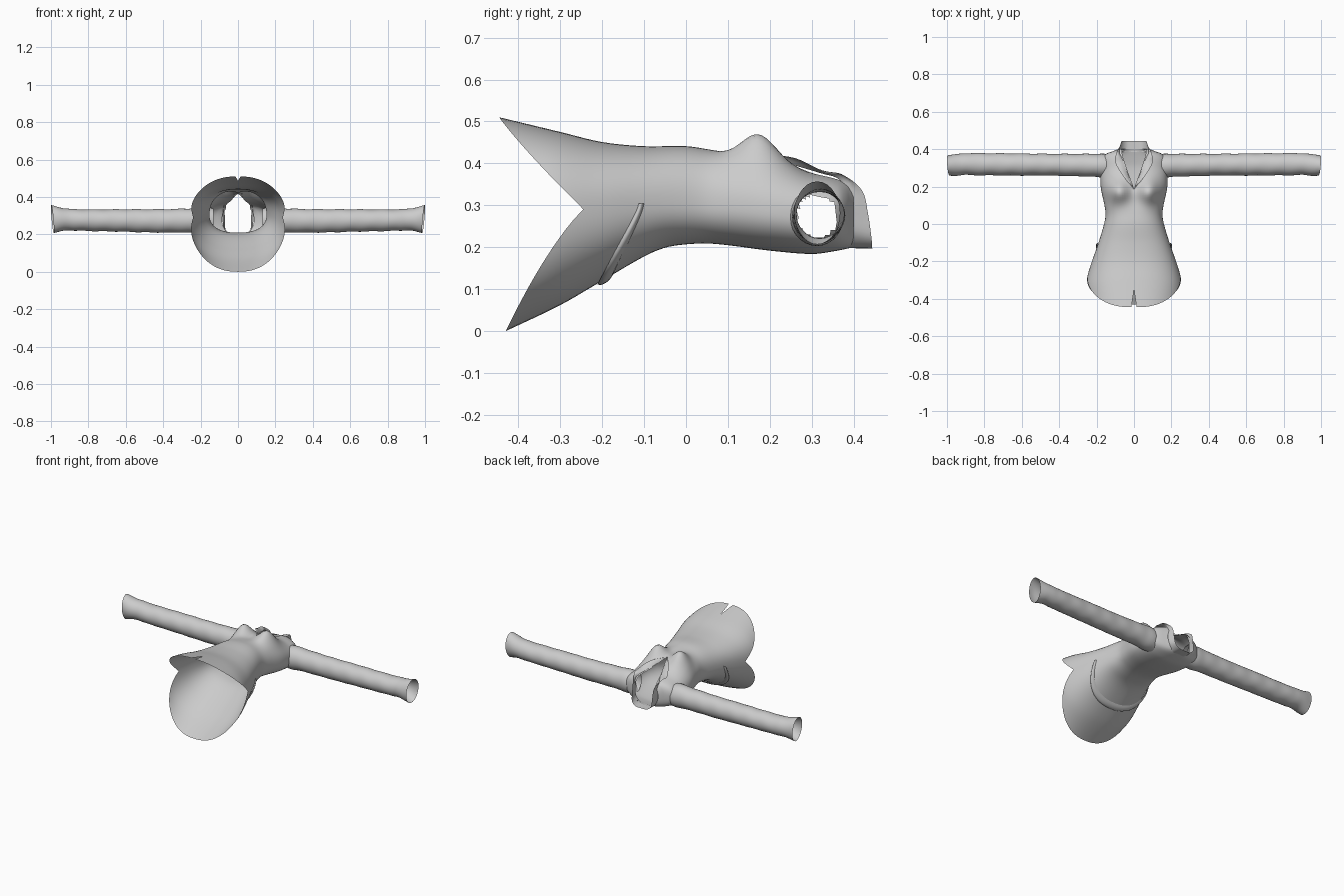
import bpy, bmesh, math

if "Cube" in bpy.data.objects:
    bpy.data.objects.remove(bpy.data.objects["Cube"])

cloth = bpy.data.materials.new("grey cloth")
cloth.diffuse_color = (0.6, 0.6, 0.6, 1)
cloth.use_nodes = True
cloth.node_tree.nodes["Principled BSDF"].inputs["Base Color"].default_value = cloth.diffuse_color


def curve(keys, y):
    """Smooth interpolation through (position, value) keys."""
    if y <= keys[0][0]:
        return keys[0][1]
    if y >= keys[-1][0]:
        return keys[-1][1]
    i = next(k for k in range(len(keys) - 1) if y <= keys[k + 1][0])

    def slope(k):
        a, b = keys[max(k - 1, 0)], keys[min(k + 1, len(keys) - 1)]
        return (b[1] - a[1]) / (b[0] - a[0])
    (x0, v0), (x1, v1) = keys[i], keys[i + 1]
    h = x1 - x0
    t = (y - x0) / h
    return ((2*t**3 - 3*t**2 + 1) * v0 + (t**3 - 2*t**2 + t) * h * slope(i)
            + (3*t**2 - 2*t**3) * v1 + (t**3 - t**2) * h * slope(i + 1))


def sheet(name, rows, closed=False, drop=None):
    """Skin a grid of points, mirrored in x."""
    bm = bmesh.new()
    grid = [[bm.verts.new(p) for p in row] for row in rows]
    n = len(rows[0])
    for r0, r1 in zip(grid, grid[1:]):
        for j in range(n if closed else n - 1):
            k = (j + 1) % n
            bm.faces.new((r0[j], r0[k], r1[k], r1[j]))
    if drop:
        gone = [f for f in bm.faces if drop(f.calc_center_median())]
        bmesh.ops.delete(bm, geom=gone, context='FACES')
    bmesh.ops.recalc_face_normals(bm, faces=bm.faces)
    me = bpy.data.meshes.new(name)
    bm.to_mesh(me)
    bm.free()
    me.materials.append(cloth)
    ob = bpy.data.objects.new(name, me)
    bpy.context.collection.objects.link(ob)
    m = ob.modifiers.new("mirror", 'MIRROR')
    m.merge_threshold = 0.0008
    bpy.context.view_layer.objects.active = ob
    ob.select_set(True)
    bpy.ops.object.shade_smooth_by_angle(angle=math.radians(50))
    ob.select_set(False)
    return ob


# Body profiles along its length
WIDTH = [(-.45, .262), (-.35, .262), (-.3, .256), (-.2, .225), (-.1, .19), (0, .16), (.05, .152),
         (.1, .158), (.2, .178), (.3, .178), (.35, .172), (.375, .15), (.39, .11), (.4, .085)]
FRONT = [(-.445, .51), (-.3, .475), (-.2, .451), (-.1, .441), (0, .441), (.06, .432), (.12, .42),
         (.18, .415), (.25, .395), (.3, .378), (.35, .368), (.4, .355)]
BACK = [(-.43, 0), (-.3, .062), (-.2, .12), (-.1, .178), (-.05, .199), (0, .207), (.05, .209),
        (.1, .205), (.2, .192), (.3, .184), (.35, .19), (.4, .2)]
MIDDLE = [(-.45, .28), (-.25, .29), (-.1, .305), (.1, .3), (.3, .275), (.4, .28)]
OPENING = [(-.445, .014), (-.34, 0), (-.2, 0), (0, 0), (.18, 0), (.2, .004), (.3, .04), (.37, .062), (.4, .066)]
POWER = 0.85


def body_point(y, a, grow=0.0):
    c, s = max(math.cos(a), 0.0), math.sin(a)
    x = (curve(WIDTH, y) + grow) * c ** POWER
    mid = curve(MIDDLE, y)
    end = curve(FRONT, y) + grow if s > 0 else curve(BACK, y) - grow
    z = mid + (end - mid) * abs(s) ** POWER
    if s > 0:  # bust
        z += .062 * min(1, s * 1.6) * math.exp(-((x - .082) / .052) ** 2 - ((y - .172) / .062) ** 2)
    return (x, y, z)


# Body: flared skirt with side notches, waist, chest, open neckline
rows = []
ROWS, COLS = 64, 40
for i in range(ROWS + 1):
    row = []
    for j in range(COLS + 1):
        u = j / COLS
        s = math.sin(math.pi / 2 - u * math.pi)
        hem = -.245 - (.2 * s ** .95 if s > 0 else .185 * abs(s) ** .8)
        y = hem + (.4 - hem) * i / ROWS
        gap = max(curve(OPENING, y), 0) if y < -.34 or y > .18 else 0
        d = math.asin(min(1, gap / curve(WIDTH, y)) ** (1 / POWER))
        row.append(body_point(y, math.pi / 2 - d - u * (math.pi - d)))
    rows.append(row)
sheet("body", rows, drop=lambda p: p.x > .13 and math.hypot(p.y - .312, p.z - .273) < .05)

# Sleeves: x, centre y, centre z, radius y, radius z
SLEEVE = [(.13, .312, .272, .058, .068), (.17, .312, .273, .064, .07), (.22, .314, .274, .061, .066),
          (.32, .315, .273, .06, .063), (.45, .317, .272, .058, .062), (.6, .318, .274, .059, .06),
          (.75, .319, .275, .059, .058), (.87, .32, .277, .059, .057), (.9, .321, .279, .058, .057),
          (.93, .318, .28, .057, .06), (.965, .314, .281, .057, .068), (.992, .313, .282, .055, .074)]
rows = []
for i in range(61):
    x = .13 + .862 * i / 60
    cy, cz, ry, rz = (curve([(k[0], k[n]) for k in SLEEVE], x) for n in range(1, 5))
    ripple = .0012 * math.sin(x * 55)
    row = []
    for j in range(28):
        a = math.tau * j / 28
        slant = .008 * math.sin(a + .6) * max(0, (x - .9) / .092)
        row.append((x + slant, cy + (ry + ripple) * math.cos(a), cz + (rz - ripple) * math.sin(a)))
    rows.append(row)
sheet("sleeve", rows, closed=True)

# Collar: a standing band behind the neck that runs into narrow lapels
BASE = [(0, .385, .198), (.045, .385, .202), (.076, .385, .235), (.082, .384, .28), (.08, .38, .325),
        (.07, .365, .362), (.052, .32, .377), (.026, .25, .398), (.001, .192, .416)]
TOP = [(0, .444, .197), (.04, .444, .2), (.066, .442, .225), (.07, .434, .28), (.074, .42, .335),
       (.095, .375, .372), (.1, .33, .378), (.062, .262, .412), (.004, .19, .418)]


def smooth_path(points, n):
    return [tuple(curve([(k, p[c]) for k, p in enumerate(points)], (len(points) - 1) * t / n)
                  for c in range(3)) for t in range(n + 1)]


low, high = smooth_path(BASE, 40), smooth_path(TOP, 40)
rows = []
for k in range(5):
    t = k / 4
    bulge = .006 * math.sin(math.pi * t)
    rows.append([tuple(a + (b - a) * t + (bulge if c == 2 and a > .34 else 0)
                       for c, (a, b) in enumerate(zip(p, q))) for p, q in zip(low, high)])
sheet("collar", rows)

# Half belt wrapped round the back of the waist
rows = []
for k in range(7):
    t = k / 6
    row = []
    for j in range(31):
        a = -math.pi / 2 * j / 30
        y = -.1 - .075 * abs(math.sin(a)) ** 1.2 - .036 * t * (.35 + .65 * abs(math.sin(a)))
        row.append(body_point(y, a, .002 + .008 * math.sin(math.pi * t) ** .6))
    rows.append(row)
sheet("back_belt", rows)
